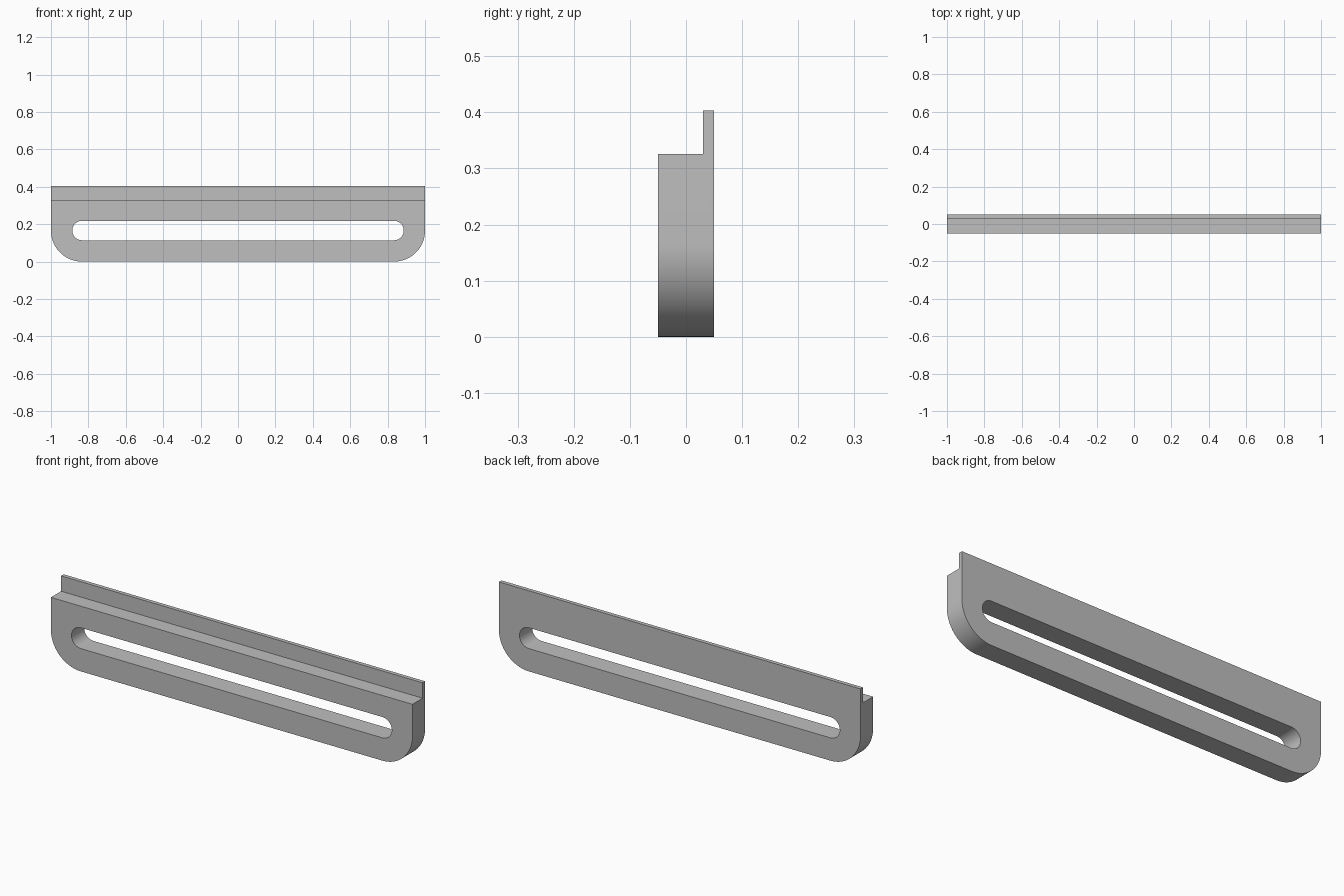
import bpy
import bmesh
from math import pi, sin, cos, radians

if "Cube" in bpy.data.objects:
    bpy.data.objects.remove(bpy.data.objects["Cube"], do_unlink=True)

HEIGHT, LEDGE = 0.403, 0.326      # top of the thin lip, top of the thick body
BACK, LIP_FRONT = 0.05, 0.03      # depth positions
CORNER, SLOT = 0.166, 0.052       # concentric radii of the lower corners and slot ends
CENTRE_X = 1 - CORNER

grey = bpy.data.materials.new("plain_grey")
grey.use_nodes = True
grey.diffuse_color = (0.52, 0.52, 0.52, 1)
grey.node_tree.nodes["Principled BSDF"].inputs["Base Color"].default_value = grey.diffuse_color


def arc(cx, radius, start, end, steps):
    """Points of an arc in the front plane, centred at the slot height."""
    angles = [start + (end - start) * i / steps for i in range(steps + 1)]
    return [(cx + radius * cos(a), CORNER + radius * sin(a)) for a in angles]


def add_loop(bm, points):
    verts = [bm.verts.new((x, -BACK, z)) for x, z in points]
    for a, b in zip(verts, verts[1:] + verts[:1]):
        bm.edges.new((a, b))


def make_object(name, bm):
    bmesh.ops.recalc_face_normals(bm, faces=bm.faces)
    mesh = bpy.data.meshes.new(name)
    bm.to_mesh(mesh)
    bm.free()
    mesh.materials.append(grey)
    obj = bpy.data.objects.new(name, mesh)
    bpy.context.collection.objects.link(obj)
    return obj


# Slotted plate: rounded lower corners and a long round-ended opening
bm = bmesh.new()
add_loop(bm, [(1, HEIGHT), (-1, HEIGHT)]
         + arc(-CENTRE_X, CORNER, pi, 1.5 * pi, 24)
         + arc(CENTRE_X, CORNER, 1.5 * pi, 2 * pi, 24))
add_loop(bm, arc(-CENTRE_X, SLOT, pi / 2, 1.5 * pi, 32)
         + arc(CENTRE_X, SLOT, -pi / 2, pi / 2, 32))
bmesh.ops.triangle_fill(bm, edges=bm.edges[:], use_beauty=True)
extruded = bmesh.ops.extrude_face_region(bm, geom=bm.faces[:])
moved = [v for v in extruded["geom"] if isinstance(v, bmesh.types.BMVert)]
bmesh.ops.translate(bm, verts=moved, vec=(0, 2 * BACK, 0))
plate = make_object("slotted_plate", bm)

# Step along the top front edge, leaving a thin lip at the back
bm = bmesh.new()
bmesh.ops.create_cube(bm, size=1)
bmesh.ops.scale(bm, verts=bm.verts, vec=(2.4, 0.3, 0.3))
bmesh.ops.translate(bm, verts=bm.verts, vec=(0, LIP_FRONT - 0.15, LEDGE + 0.15))
cutter = make_object("step_cutter", bm)
cutter.hide_render = True

step = plate.modifiers.new("step", "BOOLEAN")
step.operation = "DIFFERENCE"
step.solver = "EXACT"
step.object = cutter

# Apply the cut and shade the curved walls smooth
bpy.ops.object.select_all(action="DESELECT")
plate.select_set(True)
bpy.context.view_layer.objects.active = plate
bpy.ops.object.modifier_apply(modifier=step.name)
bpy.data.objects.remove(cutter, do_unlink=True)
bpy.ops.object.shade_smooth_by_angle(angle=radians(30))
